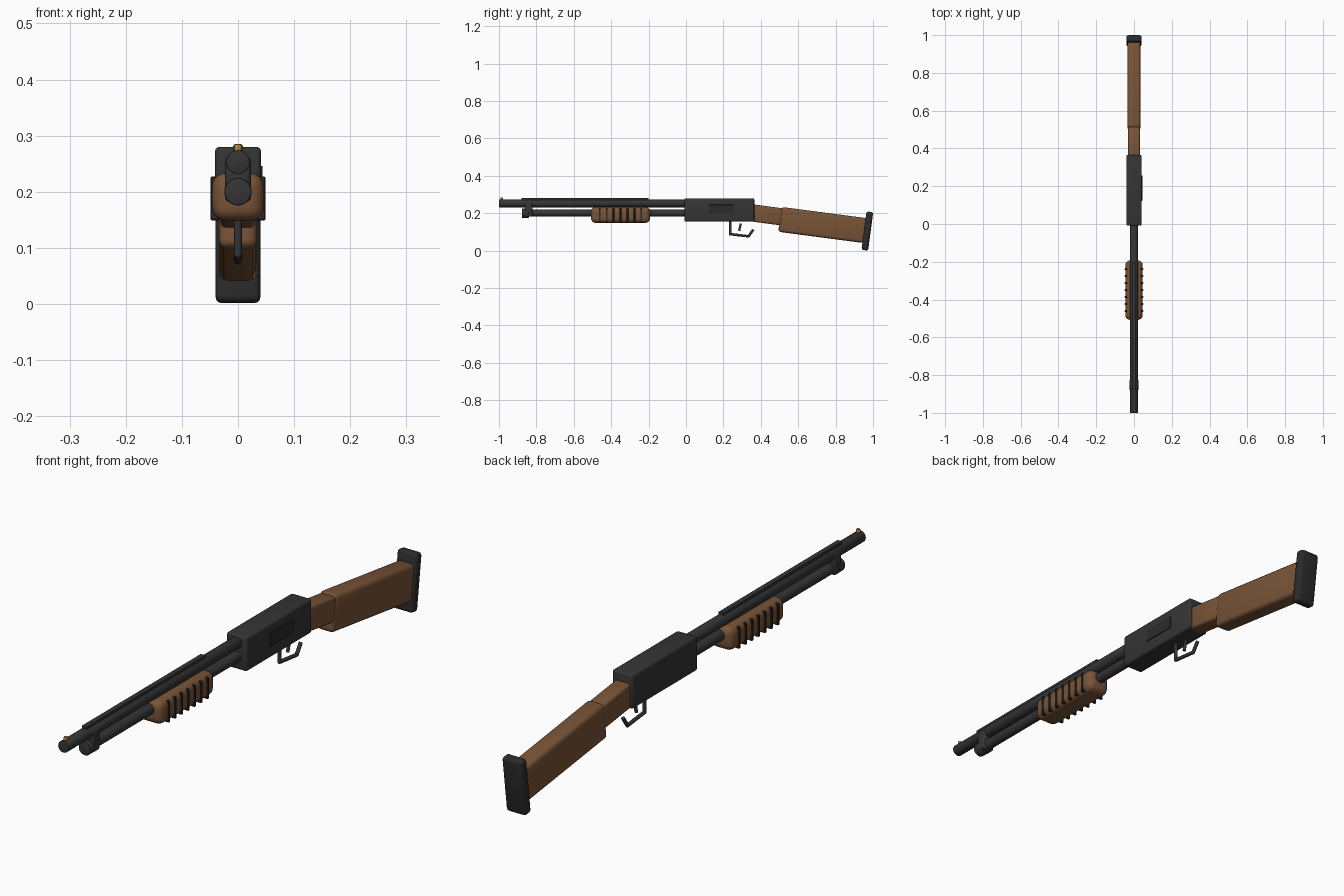
import bpy, bmesh, math
from mathutils import Matrix, Vector

if "Cube" in bpy.data.objects:
    bpy.data.objects.remove(bpy.data.objects["Cube"])


def material(name, rgb):
    m = bpy.data.materials.new(name)
    m.diffuse_color = (*rgb, 1)
    m.use_nodes = True
    m.node_tree.nodes["Principled BSDF"].inputs["Base Color"].default_value = m.diffuse_color
    return m


STEEL = material("dark steel", (0.035, 0.035, 0.036))
BLACK = material("black rubber", (0.024, 0.024, 0.025))
WOOD = material("brown wood", (0.19, 0.088, 0.038))
BRASS = material("brass", (0.42, 0.22, 0.07))


def finish(name, bm, mat):
    me = bpy.data.meshes.new(name)
    bm.to_mesh(me)
    bm.free()
    me.materials.append(mat)
    ob = bpy.data.objects.new(name, me)
    bpy.context.collection.objects.link(ob)
    return ob


def box(name, centre, size, mat, bevel=0.0, tilt=0.0, segments=3):
    """Rounded box, tilted in degrees about x."""
    bm = bmesh.new()
    bmesh.ops.create_cube(bm, size=1)
    bmesh.ops.scale(bm, vec=size, verts=bm.verts)
    if bevel:
        bmesh.ops.bevel(bm, geom=bm.edges[:], offset=bevel, segments=segments,
                        profile=0.5, affect='EDGES')
    bm.transform(Matrix.Translation(centre) @ Matrix.Rotation(math.radians(tilt), 4, 'X'))
    return finish(name, bm, mat)


def rod(name, a, b, r, mat, sides=32, bevel=0.0):
    """Cylinder from point a to point b."""
    a, b = Vector(a), Vector(b)
    bm = bmesh.new()
    bmesh.ops.create_cone(bm, cap_ends=True, segments=sides, radius1=r, radius2=r,
                          depth=(b - a).length)
    if bevel:
        rim = [e for e in bm.edges if abs(e.verts[0].co.z - e.verts[1].co.z) < 1e-5]
        bmesh.ops.bevel(bm, geom=rim, offset=bevel, segments=2, profile=0.5, affect='EDGES')
    turn = (b - a).to_track_quat('Z', 'Y').to_matrix().to_4x4()
    bm.transform(Matrix.Translation((a + b) / 2) @ turn)
    return finish(name, bm, mat)


# Barrel, top rib, bead sight
rod("barrel", (0, -1, 0.253), (0, 0.02, 0.253), 0.021, STEEL, bevel=0.002)
box("barrel_rib", (0, -0.54, 0.271), (0.018, 0.68, 0.022), STEEL)
rod("bead_sight", (0, -0.985, 0.265), (0, -0.985, 0.285), 0.007, BRASS, 16, 0.002)

# Magazine tube, end cap and clamp
rod("magazine_tube", (0, -0.86, 0.202), (0, 0.02, 0.202), 0.019, STEEL)
rod("magazine_cap", (0, -0.878, 0.2), (0, -0.84, 0.2), 0.0245, STEEL, bevel=0.003)
box("barrel_clamp", (0, -0.84, 0.222), (0.046, 0.04, 0.08), STEEL, 0.008)

# Receiver with ejection port plate
box("receiver", (0, 0.178, 0.218), (0.082, 0.374, 0.124), STEEL, 0.008)
box("ejection_port", (0.041, 0.19, 0.223), (0.006, 0.135, 0.046), BLACK, 0.001, segments=1)

# Pump grip with side ribs
box("pump_grip", (0, -0.35, 0.191), (0.092, 0.315, 0.086), WOOD, 0.025, segments=5)
for i in range(7):
    for side in (-1, 1):
        box("pump_grip_rib", (side * 0.041, -0.461 + i * 0.037, 0.188),
            (0.016, 0.01, 0.078), BLACK, 0.002, segments=1)

# Trigger and guard
guard = [(0, 0.237, 0.165), (0, 0.237, 0.088), (0, 0.335, 0.077), (0, 0.36, 0.113)]
for a, b in zip(guard, guard[1:]):
    rod("trigger_guard", a, b, 0.0068, STEEL, 12)
for p in guard[1:3]:
    bm = bmesh.new()
    bmesh.ops.create_uvsphere(bm, u_segments=12, v_segments=8, radius=0.0068,
                              matrix=Matrix.Translation(p))
    finish("trigger_guard_corner", bm, STEEL)
rod("trigger", (0, 0.293, 0.145), (0, 0.284, 0.106), 0.006, STEEL, 12)

# Stock and butt pad
box("stock_wrist", (0, 0.435, 0.191), (0.062, 0.18, 0.092), WOOD, 0.01, -7.5)
box("stock", (0, 0.732, 0.137), (0.068, 0.465, 0.134), WOOD, 0.015, -7.5)
box("butt_pad", (0, 0.9695, 0.105), (0.08, 0.036, 0.207), BLACK, 0.011, -7.5)

# Smooth rounded areas, keep hard edges
for ob in bpy.context.collection.objects:
    ob.select_set(True)
    bpy.context.view_layer.objects.active = ob
bpy.ops.object.shade_smooth_by_angle(angle=math.radians(35))
